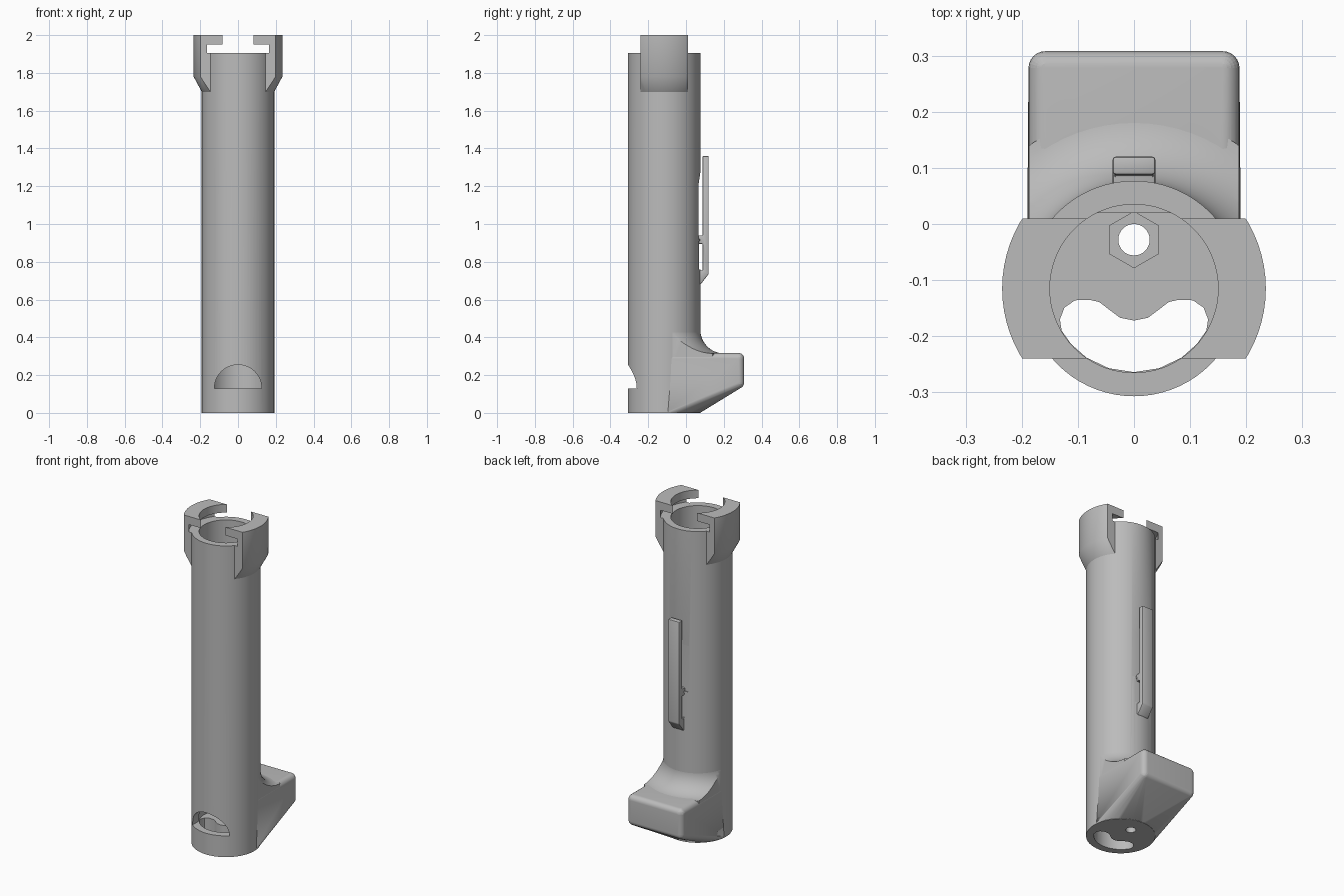
import bpy, bmesh, math
from mathutils import Vector, Matrix

if "Cube" in bpy.data.objects:
    bpy.data.objects.remove(bpy.data.objects["Cube"])

AXIS_Y = -0.115      # tube axis position
R_OUT, R_IN = 0.192, 0.15
FLOOR, TOP = 0.13, 1.905

grey = bpy.data.materials.new("plain_grey")
grey.use_nodes = True
grey.diffuse_color = (0.5, 0.5, 0.5, 1)
grey.node_tree.nodes["Principled BSDF"].inputs["Base Color"].default_value = (0.5, 0.5, 0.5, 1)


def finish(name, bm):
    bmesh.ops.recalc_face_normals(bm, faces=bm.faces)
    mesh = bpy.data.meshes.new(name)
    bm.to_mesh(mesh)
    bm.free()
    mesh.materials.append(grey)
    obj = bpy.data.objects.new(name, mesh)
    bpy.context.collection.objects.link(obj)
    return obj


def prism(name, outline, place, depth):
    """Extrude a 2D outline; place maps (a, b) to a point, depth is the extrusion."""
    bm = bmesh.new()
    face = bm.faces.new([bm.verts.new(place(a, b)) for a, b in outline])
    geom = bmesh.ops.extrude_face_region(bm, geom=[face])["geom"]
    moved = [v for v in geom if isinstance(v, bmesh.types.BMVert)]
    bmesh.ops.translate(bm, verts=moved, vec=Vector(depth))
    return finish(name, bm)


def upright(name, outline, z0, z1):
    return prism(name, outline, lambda x, y: (x, y, z0), (0, 0, z1 - z0))


def sideways(name, outline, half):
    return prism(name, outline, lambda y, z: (-half, y, z), (2 * half, 0, 0))


def circle(r, y, n=64, start=0.0):
    turn = [start + 2 * math.pi * i / n for i in range(n)]
    return [(r * math.cos(t), y + r * math.sin(t)) for t in turn]


def box(x0, x1, y0, y1, z0, z1):
    return upright("box", [(x0, y0), (x1, y0), (x1, y1), (x0, y1)], z0, z1)


def revolve(name, profile, steps=72):
    """Spin a closed (radius, z) profile around the tube axis."""
    bm = bmesh.new()
    verts = [bm.verts.new((r, AXIS_Y, z)) for r, z in profile]
    edges = [bm.edges.new((verts[i - 1], verts[i])) for i in range(len(verts))]
    bmesh.ops.spin(bm, geom=verts + edges, cent=(0, AXIS_Y, 0), axis=(0, 0, 1),
                   angle=2 * math.pi, steps=steps)
    bmesh.ops.remove_doubles(bm, verts=bm.verts, dist=1e-5)
    return finish(name, bm)


def apply(obj, mod):
    bpy.context.view_layer.objects.active = obj
    bpy.ops.object.modifier_apply(modifier=mod.name)


def boolean(obj, tool, operation="DIFFERENCE"):
    mod = obj.modifiers.new("cut", "BOOLEAN")
    mod.operation, mod.object, mod.solver = operation, tool, "EXACT"
    apply(obj, mod)
    bpy.data.objects.remove(tool)


# Main tube with its bore
tube = upright("tube", circle(R_OUT, AXIS_Y, 72), 0, TOP)
boolean(tube, upright("bore", circle(R_IN, AXIS_Y, 72), FLOOR, 2.1))

# Half-round front window
arch = [(0.125 * math.cos(math.pi * i / 24), FLOOR + 0.125 * math.sin(math.pi * i / 24))
        for i in range(25)]
boolean(tube, prism("window", arch, lambda x, z: (x, -0.4, z), (0, 0.22, 0)))

# Floor openings: nut pocket, screw hole and bean-shaped slot
boolean(tube, upright("nut", circle(0.05, -0.028, 6, math.pi / 2), 0.07, 0.2))
boolean(tube, upright("screw", circle(0.028, -0.028, 32), -0.1, 0.2))
bean = [(0, -0.172), (0.025, -0.167), (0.045, -0.152), (0.062, -0.139), (0.08, -0.135),
        (0.105, -0.136), (0.124, -0.149), (0.132, -0.17), (0.129, -0.19),
        (0.112, -0.214), (0.085, -0.238), (0.045, -0.257), (0, -0.264)]
bean += [(-x, y) for x, y in bean[-2:0:-1]]
boolean(tube, upright("bean", bean, -0.1, 0.2))

# Flattened rear areas behind the belt clip
boolean(tube, sideways("flat", [(0.065, 0.92), (0.2, 0.92), (0.2, 1.28),
                                (0.077, 1.28), (0.065, 1.2)], 0.1))
boolean(tube, sideways("flat", [(0.07, 0.76), (0.2, 0.76), (0.2, 0.91), (0.07, 0.91)], 0.1))

# Thickened wall inside, behind the flattened area
inner_pad = box(-0.065, 0.065, 0.02, 0.05, 0.68, 1.3)
inner_pad.name = "inner_pad"

# Two mounting lugs with an undercut lip
lugs = revolve("mount_lugs", [
    (0.185, 1.69), (R_OUT, 1.70), (0.235, 1.78), (0.235, 2.0), (R_IN, 2.0),
    (R_IN, 1.95), (0.207, 1.95), (0.207, TOP), (0.185, TOP)])
boolean(lugs, box(-0.3, 0.3, -0.24, 0.01, 1.5, 2.2), "INTERSECT")

# Foot: hull of the tube base and a rounded block at the back
bm = bmesh.new()
for x, y in circle(0.191, AXIS_Y, 72):
    if y >= AXIS_Y - 0.001:
        bm.verts.new((x, y, 0.001))
for side in (-1, 1):
    for y, z in ((0.278, 0.16), (0.278, 0.287), (-0.085, 0.287)):
        bmesh.ops.create_uvsphere(bm, u_segments=24, v_segments=12, radius=0.03,
                                  matrix=Matrix.Translation((side * 0.158, y, z)))
hull = bmesh.ops.convex_hull(bm, input=bm.verts)
spare = set(hull["geom_interior"]) | set(hull["geom_unused"])
bmesh.ops.delete(bm, geom=[v for v in spare if isinstance(v, bmesh.types.BMVert)],
                 context="VERTS")
shell = {f for f in hull["geom"] if isinstance(f, bmesh.types.BMFace) and f.is_valid}
foot = finish("foot", bm)
boolean(foot, upright("core", circle(0.184, AXIS_Y, 72), -0.1, 1))

# Concave sweep from the tube down onto the foot
sweep = [(0.186, 0.27), (0.186, 0.44)]
for i in range(13):
    a = math.pi * (1 + i / 24)
    sweep.append((0.316 + 0.125 * math.cos(a), 0.44 + 0.125 * math.sin(a)))
sweep.append((0.316, 0.27))
foot_sweep = revolve("foot_sweep", sweep)
boolean(foot_sweep, box(-0.187, 0.187, AXIS_Y, 0.29, 0.2, 0.6), "INTERSECT")

# Belt clip at the back
clip = sideways("belt_clip", [
    (0.065, 0.68), (0.077, 0.68), (0.12, 0.735), (0.12, 1.36), (0.088, 1.36),
    (0.088, 0.94), (0.055, 0.94), (0.055, 0.895), (0.088, 0.895),
    (0.088, 0.755), (0.065, 0.755)], 0.038)
bevel = clip.modifiers.new("soft", "BEVEL")
bevel.width, bevel.segments = 0.005, 2
apply(clip, bevel)

# Smooth curved faces, keep hard edges
bpy.ops.object.select_all(action="DESELECT")
for part in (tube, inner_pad, lugs, foot, foot_sweep, clip):
    part.select_set(True)
    bpy.context.view_layer.objects.active = part
bpy.ops.object.shade_smooth_by_angle(angle=math.radians(30))
